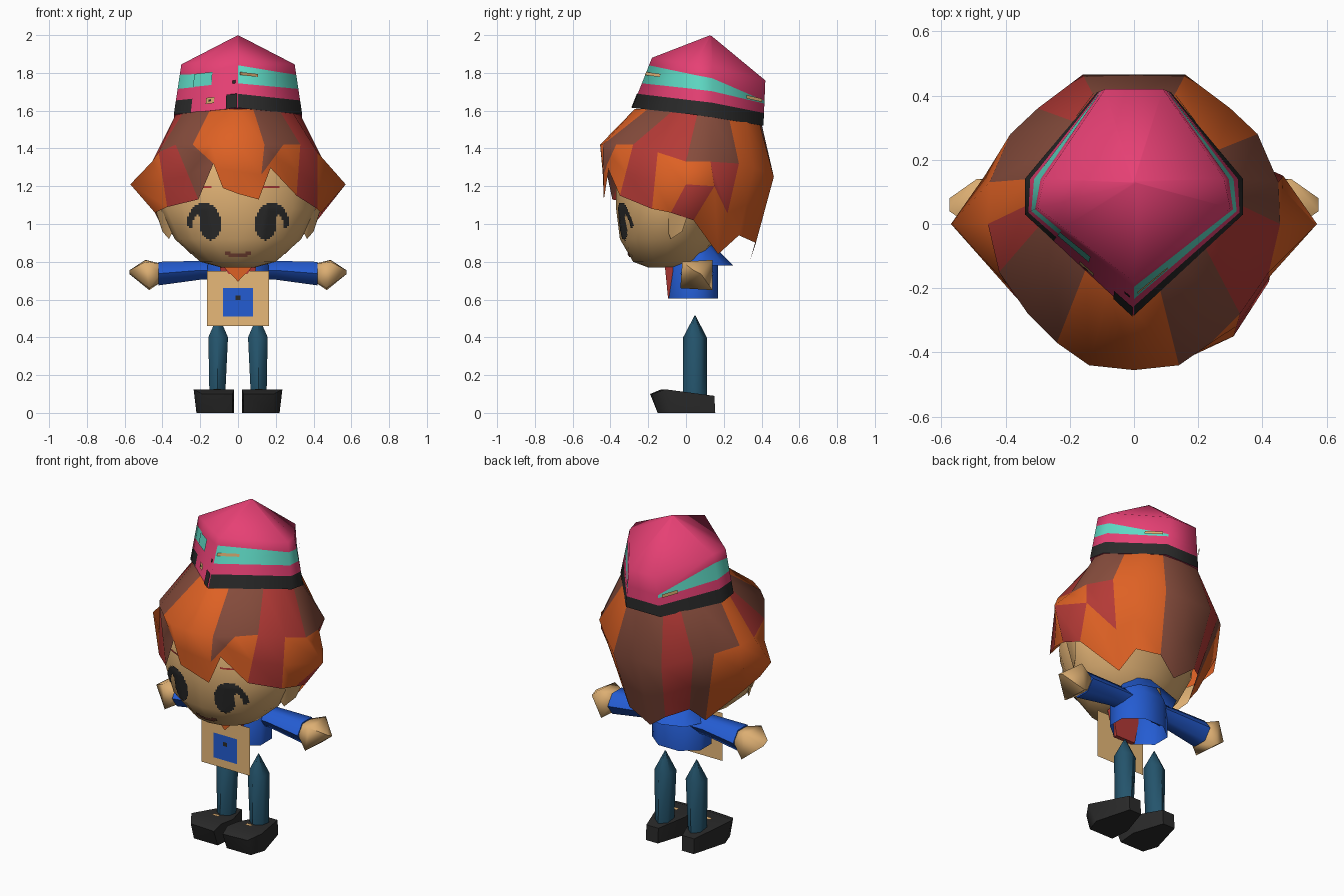
import bpy, bmesh, math
from mathutils import Vector
from mathutils.bvhtree import BVHTree

if "Cube" in bpy.data.objects:
    bpy.data.objects.remove(bpy.data.objects["Cube"])

def lin(c):
    c /= 255
    return c / 12.92 if c <= 0.04045 else ((c + 0.055) / 1.055) ** 2.4

MATS = {}
for name, rgb in dict(pink=(230, 64, 116), aqua=(95, 218, 197), charcoal=(42, 42, 42),
                      orange=(222, 97, 36), brown=(134, 76, 60), red=(180, 58, 54),
                      skin=(220, 174, 114), light_tan=(234, 187, 122), blue=(36, 92, 210),
                      denim=(36, 84, 108)).items():
    m = bpy.data.materials.new(name)
    m.diffuse_color = (*[lin(c) for c in rgb], 1)
    m.use_nodes = True
    m.node_tree.nodes["Principled BSDF"].inputs["Base Color"].default_value = m.diffuse_color
    MATS[name] = m

def build(name, verts, faces, mats, colours=None, fix=True):
    """Mesh object; colours gives one index into mats per face."""
    me = bpy.data.meshes.new(name)
    me.from_pydata([tuple(v) for v in verts], [], faces)
    for m in mats:
        me.materials.append(MATS[m])
    if colours:
        me.polygons.foreach_set("material_index", colours)
    bm = bmesh.new()
    bm.from_mesh(me)
    bmesh.ops.remove_doubles(bm, verts=bm.verts, dist=0.0004)
    if fix:
        bmesh.ops.recalc_face_normals(bm, faces=bm.faces)
    bm.to_mesh(me)
    bm.free()
    ob = bpy.data.objects.new(name, me)
    bpy.context.collection.objects.link(ob)
    return ob

def loft(name, rings, mats, rule=None, bottom=True, top=True):
    """Skin closed rings; rule(row, column) picks the material index."""
    n = len(rings[0])
    verts = [v for r in rings for v in r]
    faces, cols = [], []
    for r in range(len(rings) - 1):
        for i in range(n):
            j = (i + 1) % n
            faces.append((r * n + i, r * n + j, (r + 1) * n + j, (r + 1) * n + i))
            cols.append(rule(r, i) if rule else 0)
    if bottom:
        faces.append(tuple(range(n))[::-1]); cols.append(0)
    if top:
        faces.append(tuple(range(len(verts) - n, len(verts)))); cols.append(0)
    return build(name, verts, faces, mats, cols)

def oval(z, hw, y0, y1, n, turn=0.0, x=0.0):
    return [(x + hw * math.sin(2 * math.pi * (i + turn) / n),
             (y0 + y1) / 2 - (y1 - y0) / 2 * math.cos(2 * math.pi * (i + turn) / n), z)
            for i in range(n)]

def hull(name, pts, mat):
    ob = build(name, pts, [], [mat])
    bm = bmesh.new()
    bm.from_mesh(ob.data)
    bmesh.ops.convex_hull(bm, input=bm.verts)
    bm.to_mesh(ob.data)
    bm.free()
    return ob

# Head
head = loft("head", [oval(z, w, a, b, 16) for z, w, a, b in (
    (.77, .09, -.20, .00), (.80, .20, -.28, .08), (.92, .335, -.35, .16), (1.08, .41, -.37, .22),
    (1.25, .40, -.37, .28), (1.40, .30, -.30, .25))], ["skin"])

# Face paint: small cells projected onto the head
hb = bmesh.new()
hb.from_mesh(head.data)
tree = BVHTree.FromBMesh(hb)

def paint(name, mat, x0, x1, z0, z1, cell, inside):
    verts, faces = [], []
    for i in range(round((x1 - x0) / cell)):
        for k in range(max(1, round((z1 - z0) / cell))):
            x, z = x0 + i * cell, z0 + k * cell
            if not inside(x + cell / 2, z + cell / 2):
                continue
            quad = [(x, z), (x + cell, z), (x + cell, z + cell), (x, z + cell)]
            hits = [tree.ray_cast(Vector((a, -2, b)), Vector((0, 1, 0)))[0] for a, b in quad]
            if all(hits):
                faces.append(tuple(range(len(verts), len(verts) + 4)))
                verts += [h + Vector((0, -.006, 0)) for h in hits]
    build(name, verts, faces, [mat], fix=False)

def ell(x, z, cx, cz, rx, rz):
    return ((x - cx) / rx) ** 2 + ((z - cz) / rz) ** 2 < 1

def eye_shape(x, z):
    x = abs(x)
    lash = ell(x, z, .18, 1.015, .088, .095) and z > .98 and not ell(x, z, .215, .985, .024, .062)
    return ell(x, z, .145, 1.0, .055, .085) or lash

for side, x0 in (("left", -.28), ("right", .08)):
    paint(side + "_eye", "charcoal", x0, x0 + .20, .91, 1.12, .01, eye_shape)
    paint(side + "_brow", "red", x0 + .05, x0 + .14, 1.19, 1.20, .01, lambda x, z: True)
paint("mouth", "brown", -.07, .07, .825, .865, .01, lambda x, z: abs(z - .835 - 2.5 * x * x) < .011)

# Hair: strands from the hat rim, over the widest line and side tufts, down to the tips
T = [(0, -.27, 1.61), (.08, -.20, 1.61), (.15, -.14, 1.60), (.22, -.07, 1.60), (.29, 0, 1.59), (.33, .06, 1.58),
     (.33, .14, 1.57), (.26, .23, 1.55), (.19, .32, 1.54), (.12, .39, 1.53), (0, .40, 1.53)]
M = [(0, -.455, 1.42), (.14, -.44, 1.42), (.24, -.37, 1.42), (.33, -.28, 1.42), (.42, -.15, 1.38), (.455, 0, 1.33),
     (.45, .13, 1.33), (.385, .28, 1.32), (.30, .36, 1.30), (.16, .465, 1.25), (0, .465, 1.25)]
L = [(0, -.43, 1.16), (.11, -.435, 1.13), (.16, -.42, 1.31), (.31, -.35, 1.15), (.42, -.18, 1.08), (.44, -.08, 1.06),
     (.42, .04, 1.02), (.25, .17, .84), (.22, .28, .94), (.12, .37, .90), (0, .34, .81)]
L_LEFT = L[:1] + [(.08, -.435, 1.19), (.13, -.43, 1.32), (.21, -.39, 1.13), (.375, -.22, 1.09)] + L[5:]
HAIR = "OBR"
verts, faces, cols = [], [], []
for s, low, tints in ((1, L, ("OBBRRBBOOB", "OBOROOROOB", "OOOROROOOB")),
                      (-1, L_LEFT, ("OOBBROBBRB", "OOBROOOBRB", "OOBROOOBRB"))):
    o = len(verts)
    N = [tuple(Vector(a).lerp(Vector(b), .55)) for a, b in zip(M, low)]
    N[5], N[6] = (.57, 0, 1.21), (.465, .15, 1.20)
    verts += [(s * x, y, z) for row in (T, M, N, low) for x, y, z in row]
    for r, tint in enumerate(tints):
        for i in range(10):
            a = o + r * 11 + i
            q = (a, a + 11, a + 12, a + 1)
            faces.append(q if s > 0 else q[::-1])
            cols.append(HAIR.index(tint[i]))
build("hair", verts, faces, ["orange", "brown", "red"], cols, fix=False)

# Ears below the side tufts
for s, side in ((1, "right"), (-1, "left")):
    hull(side + "_ear", [(s * x, y, z) for x, y, z in (
        (.34, -.10, .97), (.365, -.08, .92), (.40, -.02, .96), (.43, .01, 1.05), (.44, -.02, 1.09),
        (.41, -.09, 1.08))], "skin")

# Hat: rim to shoulder with painted band and stripe, then the crown
RIM = [(0, -.285, 1.615), (.34, .03, 1.58), (.34, .14, 1.565), (.115, .41, 1.52),
       (-.115, .41, 1.52), (-.34, .14, 1.565), (-.34, .03, 1.58), (-.25, -.053, 1.589)]
SHO = [(0, -.18, 1.88), (.30, .05, 1.845), (.28, .14, 1.84), (.09, .42, 1.76),
       (-.09, .42, 1.76), (-.28, .14, 1.84), (-.30, .05, 1.845), (-.22, -.011, 1.854)]
BOT = [.49, .51, .50, .49, .47, .48, .51, .51]
TOP = [.85, .79, .75, .55, .54, .82, .80, .77]

def hat_point(col, u, t):
    j = (col + 1) % 8
    a, b = Vector(RIM[col]).lerp(Vector(RIM[j]), u), Vector(SHO[col]).lerp(Vector(SHO[j]), u)
    return a.lerp(b, t)

rings = [[hat_point(i, 0, t) for i, t in enumerate(ts)] for ts in ([0] * 8, [.28] * 8, BOT, TOP, [1] * 8)]
apex = Vector((0, .13, 2.0))
rings.append([Vector(v).lerp(apex, .98) for v in SHO])

def hat_colour(row, col):
    if row == 0 and col != 7:
        return 1
    return 2 if row == 2 and col not in (3, 7) else 0
hat = loft("hat", rings, ["pink", "charcoal", "aqua"], hat_colour)

# Small painted marks on the hat sides
for name, mat, col, u0, u1, t0, t1, off in (
        ("stripe_end", "aqua", 7, 0, .42, .51, .77, .006), ("band_end", "charcoal", 7, .76, 1, 0, .28, .006),
        ("front_mark", "skin", 7, .32, .50, .14, .26, .006), ("front_mark_dot", "charcoal", 7, .38, .44, .18, .22, .009),
        ("front_dot", "charcoal", 7, .89, .96, .49, .55, .006), ("front_dash", "skin", 0, .02, .32, .65, .71, .008),
        ("right_tail", "skin", 2, .62, .92, .50, .57, .014), ("left_tail", "skin", 4, .06, .32, .47, .55, .014)):
    q = [hat_point(col, u, t) for u, t in ((u0, t0), (u1, t0), (u1, t1), (u0, t1))]
    nrm = (q[1] - q[0]).cross(q[3] - q[0]).normalized() * off
    build(name, [v + nrm for v in q], [(0, 1, 2, 3)], [mat], fix=False)

# Torso, the red vest front and the wide back collar
loft("torso", [oval(.605, .175, -.10, .18, 8, .5), oval(.78, .175, -.10, .18, 8, .5), oval(.88, .11, -.04, .13, 8, .5)],
     ["blue"], bottom=False)
loft("vest_front", [[(-w, y, z), (w, y, z), (w, -.07, z), (-w, -.07, z)]
                    for w, y, z in ((.065, -.095, .605), (.10, -.113, .79))], ["red"])
loft("collar", [oval(.78, .19, -.07, .25, 8), oval(.89, .10, -.03, .14, 8)], ["blue"], bottom=False, top=False)

# Front panel, its pocket and the neckerchief: flat sheets
def sheet(name, pts, y, mat):
    build(name, [(x, y, z) for x, z in pts], [tuple(range(len(pts)))], [mat], fix=False)

def box(x, z0, z1):
    return [(-x, z0), (x, z0), (x, z1), (-x, z1)]
sheet("front_panel", box(.163, .46, .75), -.118, "light_tan")
sheet("pocket", box(.08, .51, .66), -.122, "blue")
sheet("button", box(.013, .598, .622), -.126, "charcoal")
sheet("neckerchief", [(-.085, .79), (-.05, .735), (.05, .735), (.085, .79)], -.122, "red")
sheet("neckerchief_knot", [(0, .695), (.07, .77), (-.07, .77)], -.126, "orange")

# Arms, hands, legs and shoes
def section(x, hy, z0, z1, n=6):
    return [(x, .06 + hy * math.cos(2 * math.pi * i / n), (z0 + z1) / 2 + (z1 - z0) / 2 * math.sin(2 * math.pi * i / n) * 1.15)
            for i in range(n)]

for s, side in ((1, "right"), (-1, "left")):
    loft(side + "_arm", [section(s * .10, .07, .71, .80), section(s * .20, .07, .705, .805),
                         section(s * .42, .09, .675, .80)], ["blue"])
    hull(side + "_hand", section(s * .41, .075, .69, .79) + [
        (s * x, y, z) for x, y, z in ((.47, -.03, .66), (.47, .14, .65), (.49, -.02, .80), (.49, .14, .81),
                                      (.575, .04, .755), (.575, .08, .735))], "skin")
    loft(side + "_leg", [oval(.06, .047, -.015, .11, 6, 0, s * .11), oval(.40, .06, -.015, .11, 6, 0, s * .105),
                         oval(.515, .003, .045, .05, 6, 0, s * .105)], ["denim"])
    hull(side + "_shoe", [(s * x, y, z) for x, y, z in (
        (.03, -.15, 0), (.19, -.15, 0), (.08, .155, 0), (.16, .155, 0), (.02, -.03, 0), (.22, -.06, 0),
        (.03, -.19, .10), (.19, -.18, .10), (.02, -.13, .125), (.235, -.11, .125),
        (.02, -.02, .11), (.08, .15, .09), (.16, .15, .09))], "charcoal")
    build(side + "_shoe_mark", [(s * x, y, z) for x, y, z in (
        (.09, -.065, .126), (.13, -.065, .126), (.13, -.04, .125), (.09, -.04, .125))], [(0, 1, 2, 3)], ["skin"])

# Soft shading, keeping only hard corners crisp
for ob in bpy.data.objects:
    bpy.ops.object.select_all(action='DESELECT')
    ob.select_set(True)
    bpy.context.view_layer.objects.active = ob
    bpy.ops.object.shade_smooth_by_angle(angle=math.radians(89 if ob == hat else 62))
